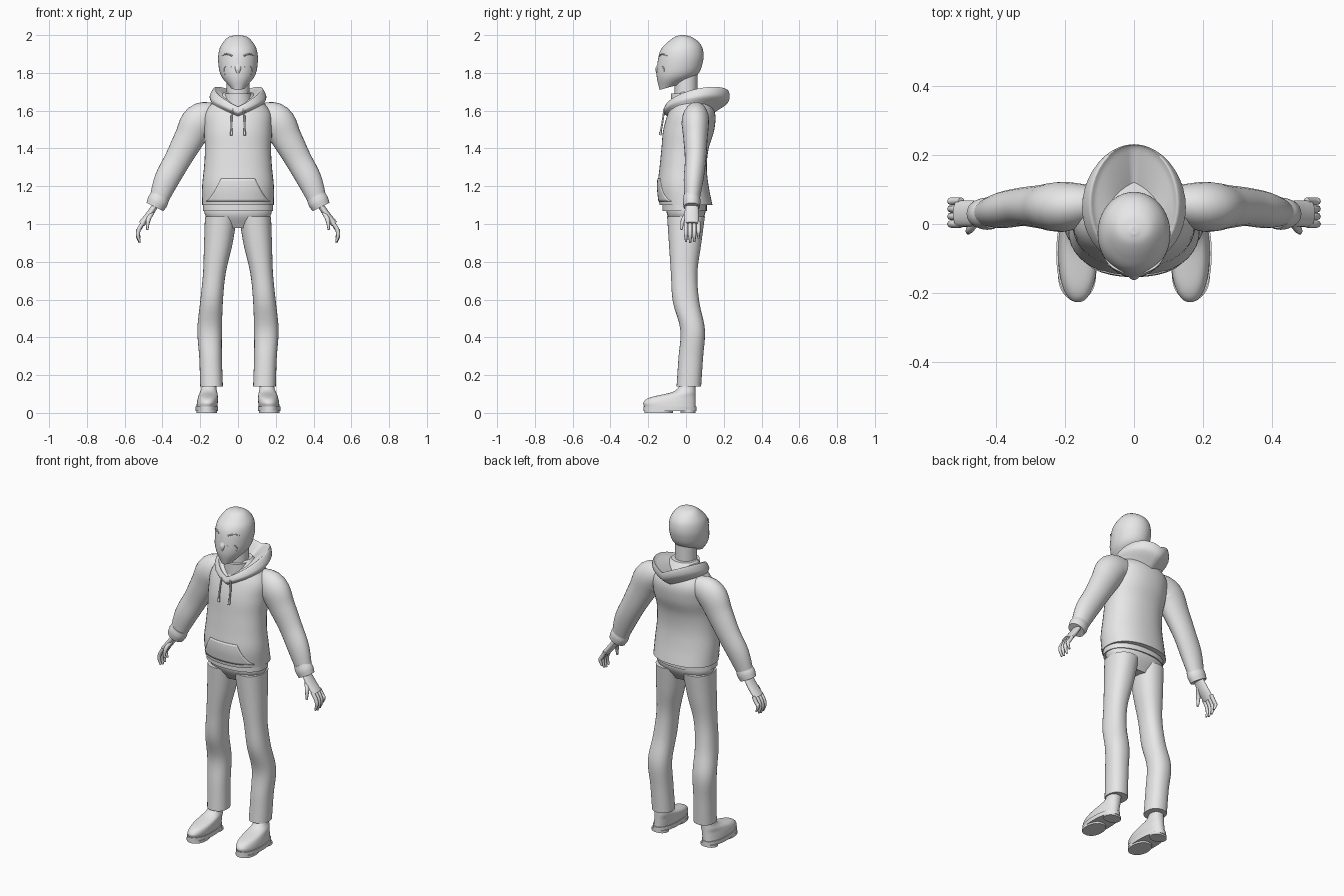
import bpy, math
from mathutils import Vector

cube = bpy.data.objects.get("Cube")
if cube:
    bpy.data.objects.remove(cube, do_unlink=True)

grey = bpy.data.materials.new("light grey")
grey.use_nodes = True
grey.diffuse_color = (0.8, 0.8, 0.8, 1)
grey.node_tree.nodes["Principled BSDF"].inputs["Base Color"].default_value = grey.diffuse_color


def finish(name, data, mirror):
    obj = bpy.data.objects.new(name, data)
    data.materials.append(grey)
    bpy.context.collection.objects.link(obj)
    if mirror:
        obj.modifiers.new("Mirror", 'MIRROR').use_mirror_merge = False
    return obj


def sample(values, t):
    """Smooth curve through evenly spaced values, read at t from zero to one."""
    if len(values) == 1:
        return values[0]
    place = t * (len(values) - 1)
    i = min(int(place), len(values) - 2)
    u = place - i
    padded = [2 * values[0] - values[1], *values, 2 * values[-1] - values[-2]]
    a, b, c, d = padded[i:i + 4]
    return b + u / 2 * (c - a + u * (2 * a - 5 * b + 4 * c - d + u * (3 * (b - c) + d - a)))


def loft(name, rings, mirror=False, caps=True):
    """Skin closed rings from the bottom up, with flat end caps."""
    n = len(rings[0])
    verts = [tuple(p) for ring in rings for p in ring]
    faces = []
    for start in range(0, len(verts) - n, n):
        for i in range(n):
            j = (i + 1) % n
            faces.append((start + i, start + j, start + n + j, start + n + i))
    sides = len(faces)
    if caps:
        faces.append(tuple(reversed(range(n))))
        faces.append(tuple(range(len(verts) - n, len(verts))))
    mesh = bpy.data.meshes.new(name)
    mesh.from_pydata(verts, [], faces)
    for poly in mesh.polygons:
        poly.use_smooth = poly.index < sides
    return finish(name, mesh, mirror)


def circle(n):
    for i in range(n):
        angle = math.tau * i / n
        yield math.cos(angle), math.sin(angle)


def body(name, height, front, back, width, centre=(0,), lift=(0,), hump=0, square=0.9,
         steps=30, **options):
    """Level rings. Each list runs from bottom to top; lift raises the back of a ring
    and hump raises its sides."""
    rings = []
    for k in range(steps + 1):
        z, near, far, half, middle, rise = (
            sample(column, k / steps) for column in (height, front, back, width, centre, lift))
        ring = []
        for c, s in circle(40):
            across = math.copysign(abs(c) ** square, c)
            depth = (math.copysign(abs(s) ** square, s) + 1) / 2
            ring.append((middle + half * across, near + (far - near) * depth,
                         z + rise * depth + hump * abs(c)))
        rings.append(ring)
    return loft(name, rings, **options)


def limb(name, x, y, z, radius, flat, steps=24):
    """Rings across a path; flat is the depth of a ring over its width."""
    def point(t):
        return Vector((sample(x, t), sample(y, t), sample(z, t)))
    rings = []
    for k in range(steps + 1):
        t = k / steps
        along = point(min(t + 0.02, 1)) - point(max(t - 0.02, 0))
        side = Vector((-along.z, 0, along.x)).normalized()
        r = sample(radius, t)
        rings.append([point(t) + side * r * c - Vector((0, r * flat * s, 0))
                      for c, s in circle(24)])
    return loft(name, rings, mirror=True)


def tube(name, points, radius, tip=1.0):
    """Mirrored round cord that can narrow toward its tip."""
    curve = bpy.data.curves.new(name, 'CURVE')
    curve.dimensions = '3D'
    curve.bevel_depth = radius
    curve.bevel_resolution = 2
    curve.use_fill_caps = True
    spline = curve.splines.new('BEZIER')
    spline.bezier_points.add(len(points) - 1)
    for knot, co in zip(spline.bezier_points, points):
        knot.co = co
        knot.handle_left_type = knot.handle_right_type = 'AUTO'
    spline.bezier_points[-1].radius = tip
    return finish(name, curve, mirror=True)


# Head and neck
body("head", height=[1.71, 1.78, 1.86, 1.92, 1.96, 1.99, 2],
     front=[-.14, -.155, -.15, -.135, -.1, -.06, -.03],
     back=[-.03, .06, .09, .09, .07, .03, -.01],
     width=[.04, .09, .105, .1, .08, .05, .01],
     lift=[.03, .01, 0, 0, 0, 0, 0], square=1)
body("neck", height=[1.6, 1.8], front=[-.06], back=[.06], width=[.06], square=1)
body("shirt_collar", height=[1.62, 1.69], front=[-.08], back=[.08, .07], width=[.08, .07], square=1)
body("nose", height=[1.79, 1.88], front=[-.155, -.162, -.15, -.14], back=[-.12],
     width=[.01, .02, .01], square=1)
tube("eyebrow", [(.03, -.14, 1.89), (.06, -.125, 1.9), (.085, -.1, 1.89)], .004, tip=.4)
tube("cheek_fold", [(.03, -.147, 1.83), (.07, -.12, 1.83), (.07, -.117, 1.79)], .003, tip=.5)

# Hooded top
torso = body("torso", height=[1.1, 1.7],
             front=[-.14, -.15, -.14, -.13, -.12, -.09, -.04],
             back=[.14, .12, .11, .12, .15, .15, .08],
             width=[.19, .19, .18, .175, .18, .17, .07])
body("hem_band", height=[1.07, 1.12], front=[-.125], back=[.11], width=[.185])
limb("sleeve", x=[.1, .2, .26, .32, .38, .43], y=[.06, .05, .05, .05, .04, .03],
     z=[1.58, 1.55, 1.45, 1.34, 1.23, 1.1], radius=[.06, .09, .08, .07, .065, .045], flat=.8)
limb("cuff", x=[.41, .44], y=[.03], z=[1.15, 1.09], radius=[.05, .055, .05], flat=.85)

# Hood lying on the back, from its seat on the shoulders over the rim to the neck
body("hood", height=[1.57, 1.59, 1.62, 1.61, 1.61], lift=[.02, .05, .07, .07, .03],
     front=[-.1, -.12, -.11, -.1, -.08], back=[.15, .22, .23, .21, .1],
     width=[.14, .15, .13, .11, .07], hump=.06, square=1, caps=False)
tube("drawstring", [(.03, -.115, 1.61), (.035, -.123, 1.55), (.035, -.135, 1.48)], .005)
tube("drawstring_tip", [(.035, -.134, 1.49), (.035, -.137, 1.47)], .007)

# Front pocket, laid on the torso
cols, rows = 20, 10
verts, faces = [], []
for k in range(rows + 1):
    t = k / rows
    half = .17 - .08 * t ** .7
    verts += [(half * (2 * i / cols - 1), -.25, 1.12 + .12 * t) for i in range(cols + 1)]
for k in range(rows):
    for i in range(cols):
        a = k * (cols + 1) + i
        b = a + cols + 1
        faces.append((a, a + 1, b + 1, b))
mesh = bpy.data.meshes.new("front_pocket")
mesh.from_pydata(verts, [], faces)
mesh.shade_smooth()
pocket = finish("front_pocket", mesh, mirror=False)
wrap = pocket.modifiers.new("Lay on torso", 'SHRINKWRAP')
wrap.target = torso
wrap.wrap_method = 'PROJECT'
wrap.use_project_y = True
wrap.offset = .004
pocket.modifiers.new("Thickness", 'SOLIDIFY').thickness = .006

# Hands
limb("palm", x=[.43, .47, .51], y=[.03], z=[1.11, 1.05, 1], radius=[.016, .018, .018], flat=2.1)
fingers = ("index", "middle", "ring", "little")
for i, finger in enumerate(fingers):
    y = .022 * i
    drop = .006 * (i - 1) ** 2
    tube(finger + "_finger", [(.5, y, 1.01), (.525, y, .97), (.53, y, .94 + drop),
                              (.52, y, .9 + drop)], .011, tip=.5)
tube("thumb", [(.455, .01, 1.06), (.475, -.015, 1.02), (.48, -.025, .97)], .012, tip=.5)

# Trousers
body("trouser_seat", height=[.98, 1.12], front=[-.06, -.1, -.1], back=[.06, .1, .1],
     width=[.12, .175, .175])
body("trouser_leg", height=[.14, 1.04],
     front=[-.05, -.04, -.03, -.07, -.08, -.09, -.1],
     back=[.08, .09, .1, .07, .06, .08, .1],
     width=[.06, .06, .065, .06, .06, .075, .085],
     centre=[.14, .145, .15, .14, .125, .105, .09], mirror=True)

# Shoes
body("shoe_upper", height=[.03, .16], front=[-.22, -.225, -.19, -.08, -.04, -.03], back=[.05],
     width=[.055, .055, .05, .04, .04], centre=[.165, .15], mirror=True)
for part, height, front, back, width in (("sole", [.01, .035], -.225, .055, .06),
                                         ("sole_tread", [0, .015], -.22, -.07, .055),
                                         ("shoe_heel", [0, .015], -.03, .05, .05)):
    body(part, height, [front], [back], [width], centre=[.165], steps=1, mirror=True)
